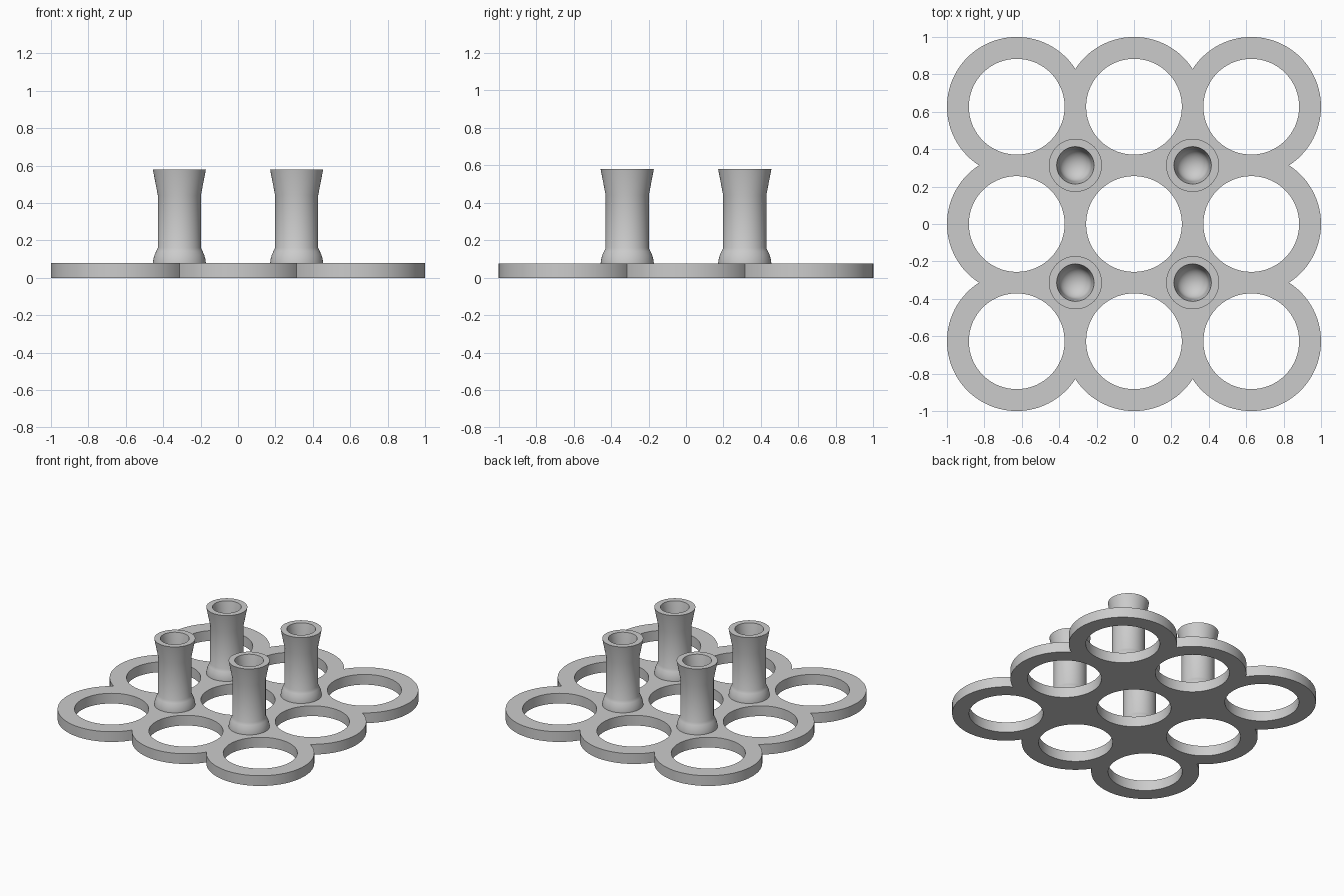
import bpy, bmesh
from math import sin, cos, pi, acos, radians
from mathutils import Vector, Matrix

if "Cube" in bpy.data.objects:
    bpy.data.objects.remove(bpy.data.objects["Cube"], do_unlink=True)

PITCH, OUTER, INNER, THICK = 0.627, 0.373, 0.256, 0.078
HALF = PITCH / 2

grey = bpy.data.materials.new("plain grey")
grey.use_nodes = True
colour = (0.6, 0.6, 0.6, 1)
grey.diffuse_color = colour
grey.node_tree.nodes["Principled BSDF"].inputs["Base Color"].default_value = colour


def finish(bm, name):
    bmesh.ops.recalc_face_normals(bm, faces=bm.faces)
    mesh = bpy.data.meshes.new(name)
    bm.to_mesh(mesh)
    bm.free()
    obj = bpy.data.objects.new(name, mesh)
    obj.data.materials.append(grey)
    bpy.context.collection.objects.link(obj)
    bpy.ops.object.select_all(action="DESELECT")
    obj.select_set(True)
    bpy.context.view_layer.objects.active = obj
    bpy.ops.object.shade_smooth_by_angle(angle=radians(30))
    return obj


def arc(centre, radius, start, end, steps):
    # points along an arc, leaving out the last one
    return [Vector((centre[0] + radius * cos(start + (end - start) * i / steps),
                    centre[1] + radius * sin(start + (end - start) * i / steps), 0))
            for i in range(steps)]


def add_loop(bm, points):
    verts = [bm.verts.new(p) for p in points]
    for a, b in zip(verts, verts[1:] + verts[:1]):
        bm.edges.new((a, b))


# Base plate: scalloped outline of nine joined rings, with nine round holes
cusp = acos(HALF / OUTER)
quarter = arc((PITCH, PITCH), OUTER, cusp - pi / 2, pi - cusp, 48)
quarter += arc((0, PITCH), OUTER, cusp, pi - cusp, 28)
outline = [Matrix.Rotation(k * pi / 2, 3, "Z") @ p for k in range(4) for p in quarter]

bm = bmesh.new()
add_loop(bm, outline)
for i in (-1, 0, 1):
    for j in (-1, 0, 1):
        add_loop(bm, arc((i * PITCH, j * PITCH), INNER, 0, 2 * pi, 72))
bmesh.ops.triangle_fill(bm, edges=bm.edges[:], use_beauty=True, normal=(0, 0, 1))
raised = bmesh.ops.extrude_face_region(bm, geom=bm.faces[:], use_keep_orig=True)
top = [v for v in raised["geom"] if isinstance(v, bmesh.types.BMVert)]
bmesh.ops.translate(bm, verts=top, vec=(0, 0, THICK))
finish(bm, "ring_base")

# Posts: turned profile with a rounded foot, flared head and a bowl in the top
profile = [(0, THICK - 0.01), (0.142, THICK - 0.01), (0.142, THICK), (0.139, 0.1),
           (0.133, 0.122), (0.124, 0.142), (0.115, 0.16), (0.115, 0.44),
           (0.142, 0.58), (0.1, 0.58), (0.086, 0.5)]
profile += [(0.086 * cos(a), 0.5 - 0.07 * sin(a)) for a in (k * pi / 16 for k in range(1, 8))]
profile += [(0, 0.43)]


def post(name, x, y):
    bm = bmesh.new()
    verts = [bm.verts.new((r, 0, z)) for r, z in profile]
    for a, b in zip(verts, verts[1:]):
        bm.edges.new((a, b))
    bmesh.ops.spin(bm, geom=bm.verts[:] + bm.edges[:], cent=(0, 0, 0), axis=(0, 0, 1),
                   angle=2 * pi, steps=48, use_merge=True)
    bmesh.ops.remove_doubles(bm, verts=bm.verts, dist=0.0001)
    finish(bm, name).location = (x, y, 0)


for depth, y in (("front", -HALF), ("back", HALF)):
    for side, x in (("left", HALF), ("right", -HALF)):
        post(f"{depth}_{side}_post", x, y)
